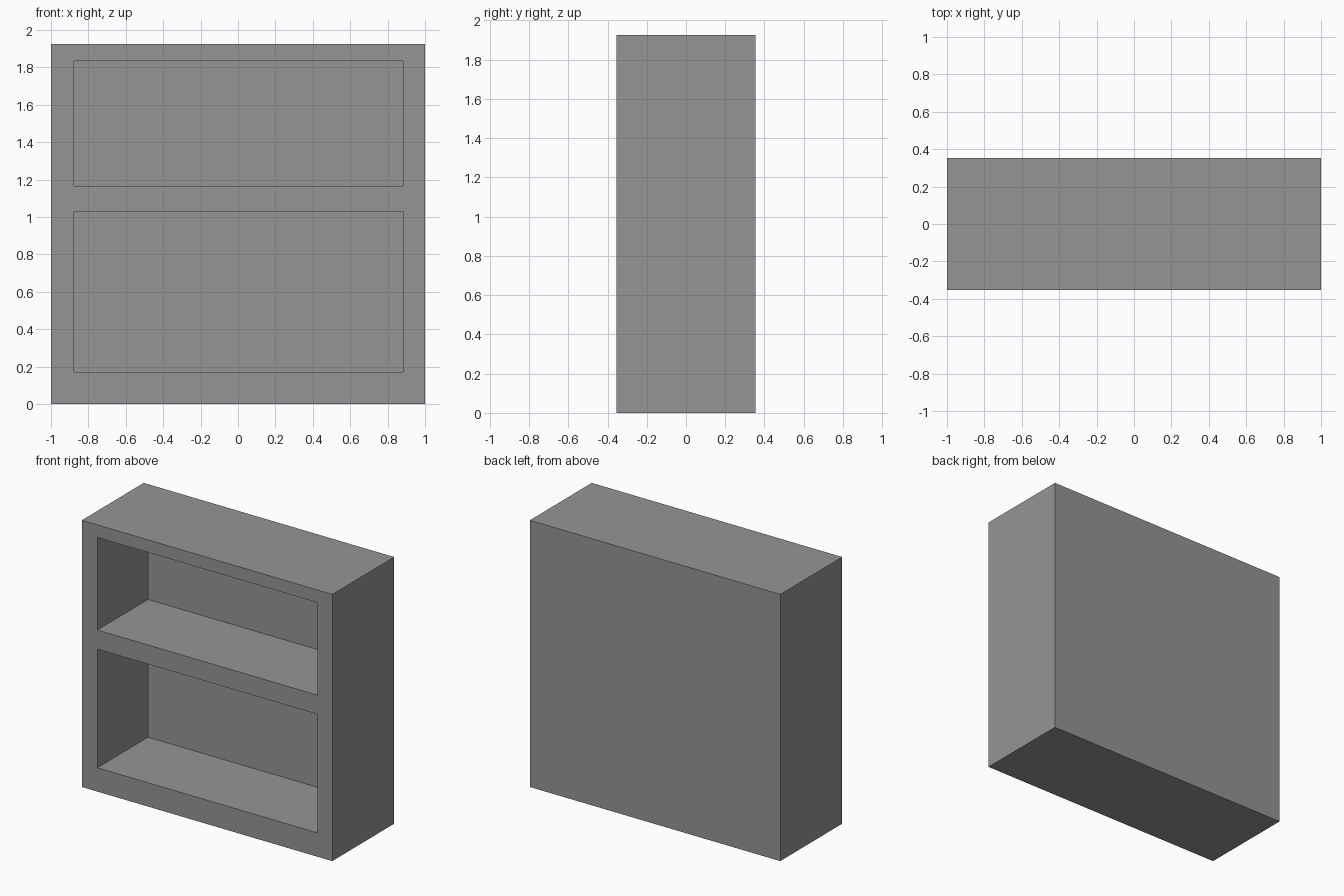
import bpy

if "Cube" in bpy.data.objects:
    bpy.data.objects.remove(bpy.data.objects["Cube"], do_unlink=True)

HALF_W, HALF_D, HEIGHT = 1.0, 0.353, 1.925
LEFT, RIGHT = -0.876, 0.882          # sides of the openings
BACK = 0.225                         # inner face of the back panel
OPENINGS = {"lower": (0.172, 1.028), "upper": (1.166, 1.834)}


def box(name, low, high):
    """Axis-aligned box between two corners."""
    bpy.ops.mesh.primitive_cube_add(size=1, location=[(a + b) / 2 for a, b in zip(low, high)])
    obj = bpy.context.object
    obj.name = name
    obj.scale = [b - a for a, b in zip(low, high)]
    bpy.ops.object.transform_apply(location=True, rotation=True, scale=True)
    return obj


# Single grey finish
grey = bpy.data.materials.new("grey")
grey.use_nodes = True
colour = (0.3, 0.3, 0.3, 1)
grey.diffuse_color = colour
grey.node_tree.nodes["Principled BSDF"].inputs["Base Color"].default_value = colour

# Cabinet body
cabinet = box("shelf_cabinet", (-HALF_W, -HALF_D, 0), (HALF_W, HALF_D, HEIGHT))
cabinet.data.materials.append(grey)

# Two open compartments cut in from the front, leaving the middle shelf
for level, (bottom, top) in OPENINGS.items():
    cutter = box(f"{level}_opening_cutter", (LEFT, -HALF_D - 0.1, bottom), (RIGHT, BACK, top))
    cutter.data.materials.append(grey)
    cutter.hide_render = True
    bpy.context.view_layer.objects.active = cabinet
    cut = cabinet.modifiers.new(f"{level}_opening", "BOOLEAN")
    cut.operation = "DIFFERENCE"
    cut.solver = "EXACT"
    cut.object = cutter
    bpy.ops.object.modifier_apply(modifier=cut.name)
    bpy.data.objects.remove(cutter, do_unlink=True)
